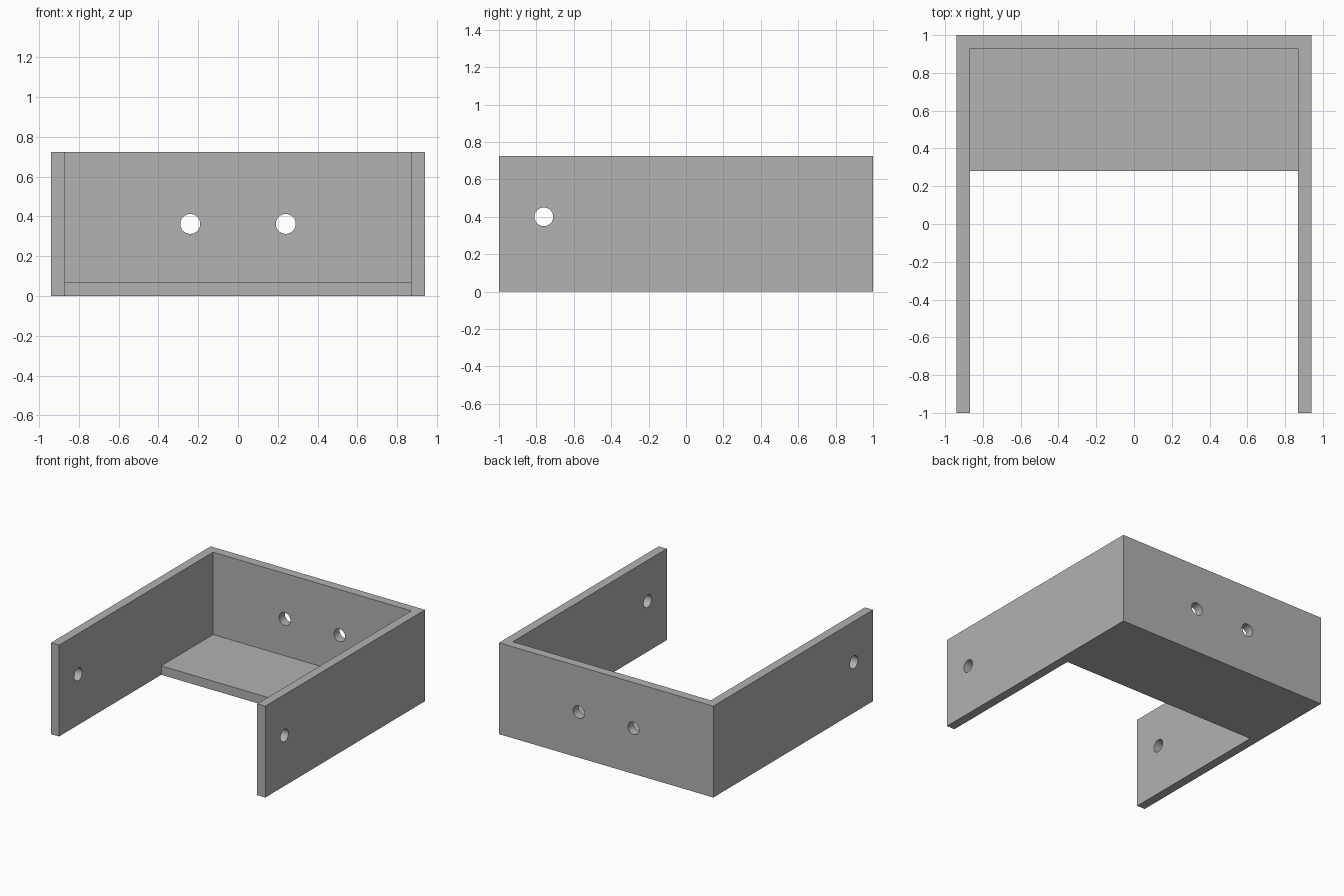
import bpy
import math

cube = bpy.data.objects.get("Cube")
if cube:
    bpy.data.objects.remove(cube, do_unlink=True)

# Overall sizes
HALF_W, HEIGHT, WALL = 0.94, 0.724, 0.071
SHELF_FRONT = 0.28
HOLE_R = 0.05
INNER = HALF_W - WALL

grey = bpy.data.materials.new("plain grey")
grey.use_nodes = True
colour = (0.445, 0.445, 0.445, 1)
grey.diffuse_color = colour
grey.node_tree.nodes["Principled BSDF"].inputs["Base Color"].default_value = colour


def box(name, low, high):
    centre = [(a + b) / 2 for a, b in zip(low, high)]
    bpy.ops.mesh.primitive_cube_add(size=1, location=centre)
    ob = bpy.context.object
    ob.name = name
    ob.scale = [b - a for a, b in zip(low, high)]
    bpy.ops.object.transform_apply(location=True, rotation=False, scale=True)
    ob.data.materials.append(grey)
    return ob


def drill(name, location, rotation, depth):
    bpy.ops.mesh.primitive_cylinder_add(
        vertices=48, radius=HOLE_R, depth=depth, location=location, rotation=rotation)
    ob = bpy.context.object
    ob.name = name
    ob.data.materials.append(grey)
    return ob


def cut(target, cutter):
    cutter.hide_render = True
    bpy.context.view_layer.objects.active = target
    mod = target.modifiers.new(cutter.name, 'BOOLEAN')
    mod.operation = 'DIFFERENCE'
    mod.solver = 'EXACT'
    mod.object = cutter
    bpy.ops.object.modifier_apply(modifier=mod.name)
    bpy.data.objects.remove(cutter, do_unlink=True)


# Solid block hollowed into a back wall, two side arms and a rear shelf
bracket = box("bracket", (-HALF_W, -1, 0), (HALF_W, 1, HEIGHT))
cut(bracket, box("cavity", (-INNER, -2, WALL), (INNER, 1 - WALL, 2)))
cut(bracket, box("front_opening", (-INNER, -2, -1), (INNER, SHELF_FRONT, 1)))

# Two mounting holes through the back wall
for x in (-0.24, 0.24):
    cut(bracket, drill("back_hole", (x, 1, HEIGHT / 2), (math.pi / 2, 0, 0), 0.5))

# One pivot hole through both arms
cut(bracket, drill("arm_hole", (0, -0.76, 0.4), (0, math.pi / 2, 0), 3))

# Smooth hole walls, crisp plate edges
bpy.ops.object.select_all(action='DESELECT')
bracket.select_set(True)
bpy.context.view_layer.objects.active = bracket
bpy.ops.object.shade_smooth_by_angle(angle=math.radians(30))
